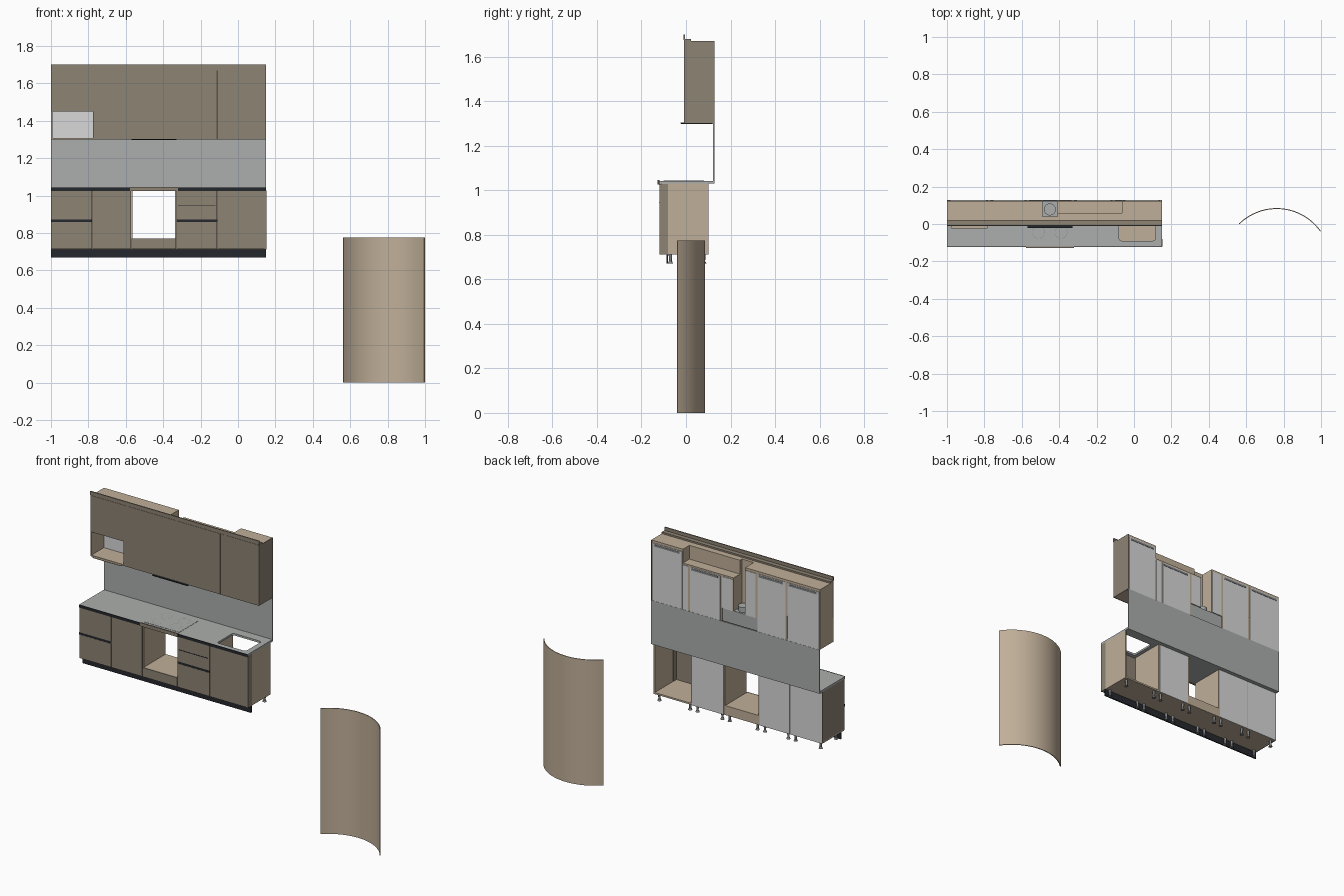
import bpy, bmesh, math

if "Cube" in bpy.data.objects:
    bpy.data.objects.remove(bpy.data.objects["Cube"], do_unlink=True)


def material(name, *rgb):
    lin = [((c / 255 + 0.055) / 1.055) ** 2.4 for c in rgb] + [1]
    m = bpy.data.materials.new(name)
    m.use_nodes = True
    m.diffuse_color = lin
    m.node_tree.nodes["Principled BSDF"].inputs["Base Color"].default_value = lin
    return m


BROWN = material("brown_wood", 142, 131, 117)
TAN = material("tan_board", 192, 175, 152)
PALE = material("pale_grey_board", 216, 216, 216)
GREY = material("grey_stone", 172, 175, 173)
BLACK = material("black_trim", 36, 39, 44)
STEEL = material("steel", 130, 132, 135)


def finish(name, bm, mat):
    me = bpy.data.meshes.new(name)
    bm.to_mesh(me)
    bm.free()
    me.materials.append(mat)
    ob = bpy.data.objects.new(name, me)
    bpy.context.collection.objects.link(ob)
    return ob


def box(name, mat, x, y, z, round_corners=0):
    bm = bmesh.new()
    bmesh.ops.create_cube(bm, size=1)
    for v in bm.verts:
        v.co = [lo + (hi - lo) * (c + 0.5) for c, (lo, hi) in zip(v.co, (x, y, z))]
    if round_corners:
        upright = [e for e in bm.edges if abs(e.verts[0].co.z - e.verts[1].co.z) > 1e-4]
        bmesh.ops.bevel(bm, geom=upright, offset=round_corners, segments=4,
                        profile=0.5, affect='EDGES')
    return finish(name, bm, mat)


def cylinder(name, mat, x, y, z0, z1, r0, r1, sides=12):
    bm = bmesh.new()
    bmesh.ops.create_cone(bm, cap_ends=True, segments=sides, radius1=r0, radius2=r1,
                          depth=z1 - z0)
    bmesh.ops.translate(bm, verts=bm.verts, vec=(x, y, (z0 + z1) / 2))
    for f in bm.faces:
        f.smooth = len(f.verts) == 4
    return finish(name, bm, mat)


X0, X1 = -1.0, 0.15
BACK = 0.127
GAP = 0.0015
T = 0.007

# Lower cabinets: hollow carcasses, bay by bay
bays = [("drawer", -1.0, -0.78, True), ("door", -0.78, -0.57, True),
        ("oven", -0.57, -0.33, False), ("pan_drawer", -0.33, -0.11, True),
        ("sink", -0.11, 0.15, False)]
for name, a, b, closed in bays:
    depth = (-0.11, 0.10)
    floor = 0.77 if name == "oven" else 0.722
    box(name + "_floor", TAN, (a, b), depth, (0.712, floor))
    side_mat = BROWN if a == X0 else TAN
    box(name + "_side_right", side_mat, (a, a + T), depth, (0.712, 1.03))
    box(name + "_side_left", TAN, (b - T, b), depth, (0.712, 1.03))
    if closed:
        box(name + "_back_panel", PALE, (a + GAP, b - GAP), (0.098, 0.102), (0.712, 1.03))
    # Fronts, split where there are drawers
    if "drawer" in name:
        spans = [(0.714, 0.859), (0.873, 1.026)]
        box(name + "_grip", BLACK, (a, b), (-0.119, -0.1), (0.859, 0.873))
    elif name == "oven":
        spans = [(0.714, 0.77)]
    else:
        spans = [(0.714, 1.026)]
    for i, span in enumerate(spans):
        box(f"{name}_front_{i}", BROWN, (a + GAP, b - GAP), (-0.12, -0.11), span)
    # Legs
    for x in (a + 0.025, b - 0.025):
        for y in (-0.07, 0.08):
            cylinder(name + "_leg", STEEL, x, y, 0.68, 0.712, 0.006, 0.008)
            cylinder(name + "_foot", STEEL, x, y, 0.67, 0.68, 0.012, 0.008)

box("pan_drawer_line", BLACK, (-0.32, -0.12), (-0.1215, -0.119), (0.944, 0.948))
box("end_filler", BROWN, (0.142, 0.152), (-0.12, -0.08), (0.712, 1.028))
box("plinth", BLACK, (X0, X1), (-0.088, -0.08), (0.67, 0.712))

# Worktop with a rounded sink opening
top = box("worktop", GREY, (X0, X1), (-0.12, BACK), (1.03, 1.042))
cutter = box("sink_cutter", GREY, (-0.08, 0.115), (-0.09, 0.065), (1.0, 1.1), 0.015)
cutter.hide_render = True
cutter.hide_viewport = True
cut = top.modifiers.new("sink_opening", 'BOOLEAN')
cut.operation = 'DIFFERENCE'
cut.object = cutter
cut.solver = 'EXACT'
for a, b in ((X0, -0.575), (-0.325, X1)):
    box("worktop_edge", BLACK, (a, b), (-0.123, -0.12), (1.026, 1.043))
box("oven_trim", BROWN, (-0.578, -0.322), (-0.128, -0.12), (1.026, 1.047))

# Hob with four rings
box("hob", GREY, (-0.57, -0.33), (-0.1, 0.08), (1.042, 1.0435))
for x in (-0.51, -0.39):
    for y in (-0.045, 0.035):
        bm = bmesh.new()
        rings = [[bm.verts.new((x + r * math.cos(i * math.tau / 32),
                                y + r * math.sin(i * math.tau / 32), 1.0442))
                  for i in range(32)] for r in (0.032, 0.0335)]
        for i in range(32):
            j = (i + 1) % 32
            bm.faces.new((rings[0][i], rings[1][i], rings[1][j], rings[0][j]))
        finish("hob_ring", bm, STEEL)

# Splashback
box("splashback", GREY, (X0, X1), (0.122, BACK), (1.042, 1.30))

# Upper cabinets, stepped around the duct and the low rear section
LOW, HIGH, STEP = 1.30, 1.67, 1.585
HOOD = 1.38
REAR = 0.123
for name, x, y, z in [
        ("upper_over_niche", (X0, -0.775), (0, REAR), (1.45, HIGH)),
        ("upper_left_of_hood", (-0.775, -0.57), (0, REAR), (LOW, HIGH)),
        ("hood_bay_side", (-0.57, -0.49), (0, REAR), (HOOD, HIGH)),
        ("hood_bay_duct_front", (-0.49, -0.41), (0, 0.04), (HOOD, HIGH)),
        ("hood_bay_front", (-0.41, -0.33), (0, 0.06), (HOOD, HIGH)),
        ("hood_bay_rear", (-0.41, -0.33), (0.06, REAR), (HOOD, STEP)),
        ("upper_middle_front", (-0.33, -0.065), (0, 0.06), (LOW, HIGH)),
        ("upper_middle_rear", (-0.33, -0.065), (0.06, REAR), (LOW, STEP)),
        ("upper_end", (-0.065, 0.146), (0, REAR), (LOW, HIGH))]:
    box(name, TAN, x, y, z)
box("upper_end_panel", BROWN, (0.146, X1), (-0.01, BACK), (LOW, HIGH))

# Back panels and hanging rails of the upper cabinets
for a, b, low, high in [(X0, -0.78, LOW, 1.655), (-0.77, -0.575, LOW, 1.655),
                        (-0.565, -0.492, HOOD, 1.655), (-0.408, -0.335, HOOD, 1.575),
                        (-0.325, -0.115, LOW, 1.575), (-0.105, -0.065, LOW, 1.575),
                        (-0.065, 0.14, LOW, 1.655)]:
    box("upper_back_panel", PALE, (a + 0.004, b), (REAR - 0.001, 0.126), (low, high))
    if b - a > 0.15:
        box("hanging_rail", STEEL, (a + 0.02, b - 0.01), (0.125, 0.128),
            (high - 0.018, high - 0.006))

# Open niche
box("niche_floor", TAN, (X0, -0.775), (-0.01, REAR), (LOW, LOW + T))
box("niche_side", TAN, (X0, X0 + T), (-0.01, REAR), (LOW, 1.45))
box("niche_back", PALE, (X0 + T, -0.775), (0.112, 0.12), (LOW + T, 1.45))
box("niche_lip", TAN, (-0.98, -0.78), (-0.024, -0.01), (LOW, LOW + 0.004), 0.006)

# Upper fronts and cornice
for a, b, low in [(X0, -0.775, 1.45), (-0.775, -0.115, LOW), (-0.113, 0.146, LOW)]:
    box("upper_front", BROWN, (a, b), (-0.01, 0), (low, 1.674))
box("cornice_face", BROWN, (X0, X1), (-0.012, -0.005), (1.676, 1.70))
box("cornice_foot", BROWN, (X0, X1), (-0.005, 0.022), (1.67, 1.68))

# Extractor hood
box("hood_body", GREY, (-0.568, -0.332), (0, 0.12), (1.302, HOOD))
box("hood_lip", BLACK, (-0.57, -0.33), (-0.022, 0.12), (1.298, 1.302))
cylinder("hood_collar", GREY, -0.45, 0.078, HOOD, 1.41, 0.032, 0.032, 32)

# Free-standing curved panel
bm = bmesh.new()
rows = []
for i in range(25):
    t = math.radians(134.5 - i * (134.5 - 35.2) / 24)
    c, s = math.cos(t), math.sin(t)
    rows.append([bm.verts.new((0.763 + r * c, -0.204 + r * s, z))
                 for r, z in ((0.284, 0), (0.289, 0), (0.289, 0.775), (0.284, 0.775))])
for p, q in zip(rows, rows[1:]):
    for k in range(4):
        f = bm.faces.new((p[k], p[(k + 1) % 4], q[(k + 1) % 4], q[k]))
        f.smooth = k in (1, 3)
bm.faces.new(rows[0])
bm.faces.new(rows[-1])
bmesh.ops.recalc_face_normals(bm, faces=bm.faces)
for e in bm.edges:
    e.smooth = len(e.link_faces) == 2 and e.calc_face_angle(0) < 0.5
finish("curved_panel", bm, TAN)
